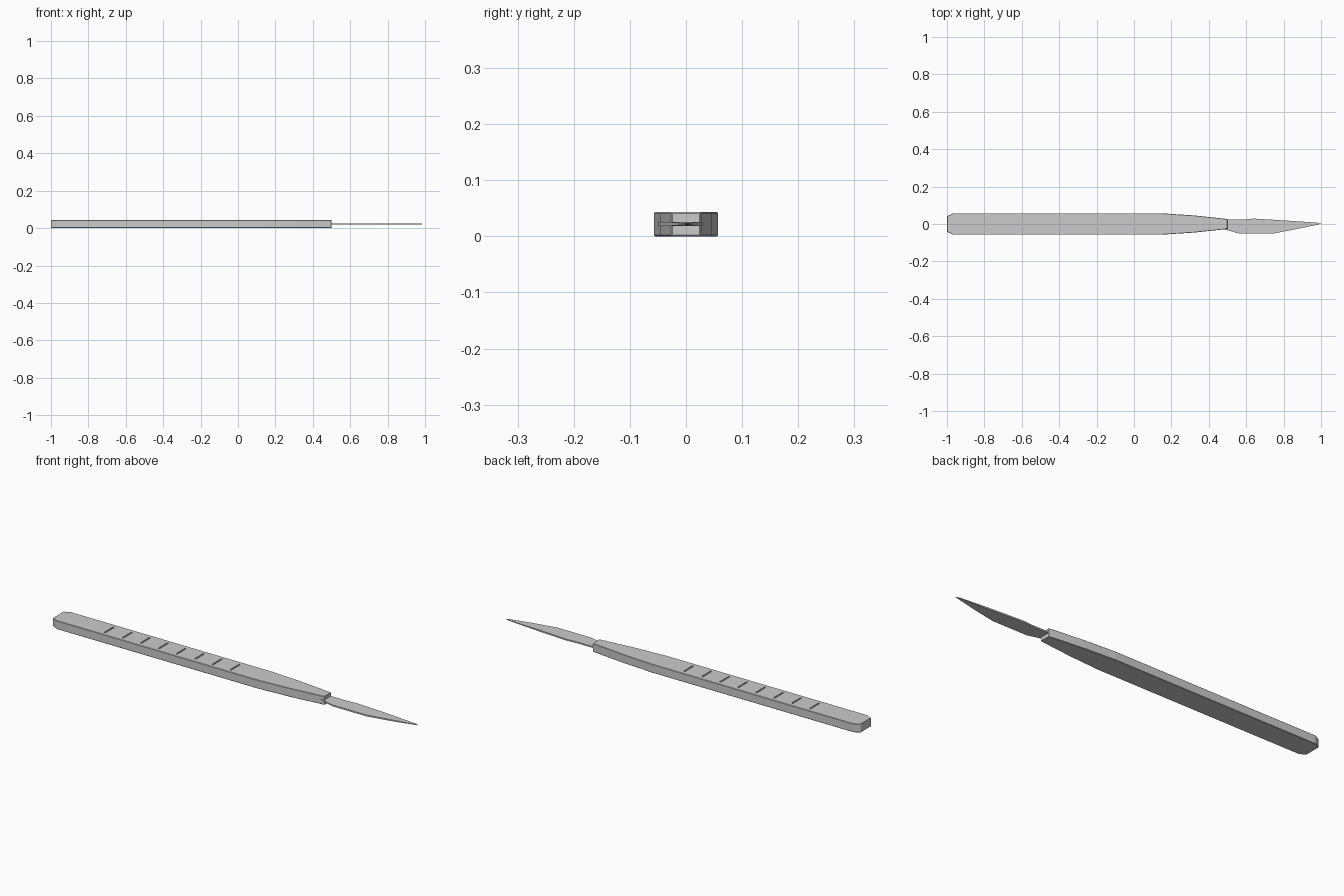
import bpy, bmesh

if "Cube" in bpy.data.objects:
    bpy.data.objects.remove(bpy.data.objects["Cube"])

def plate(name, outline, z0, z1):
    """Extrude a flat xy outline between two heights."""
    bm = bmesh.new()
    f = bm.faces.new([bm.verts.new((x, y, z0)) for x, y in outline])
    ext = bmesh.ops.extrude_face_region(bm, geom=[f])
    for v in ext["geom"]:
        if isinstance(v, bmesh.types.BMVert):
            v.co.z = z1
    bmesh.ops.recalc_face_normals(bm, faces=bm.faces[:])
    me = bpy.data.meshes.new(name)
    bm.to_mesh(me)
    bm.free()
    ob = bpy.data.objects.new(name, me)
    bpy.context.collection.objects.link(ob)
    return ob

# Tapered handle, mirrored outline
side = [(-1, .041), (-.97, .057), (.15, .057), (.32, .046), (.48, .029), (.5, .026)]
handle = plate("handle", [(x, -y) for x, y in side] + side[::-1], 0, .043)
bev = handle.modifiers.new("soft_edges", "BEVEL")
bev.width = .002
bev.segments = 1

# Grip grooves cut across the top
bm = bmesh.new()
for i in range(8):
    r = bmesh.ops.create_cube(bm, size=1)
    bmesh.ops.scale(bm, verts=r["verts"], vec=(.008, .072, .02))
    bmesh.ops.translate(bm, verts=r["verts"], vec=(-.715 + .1 * i, 0, .049))
me = bpy.data.meshes.new("groove_cutter")
bm.to_mesh(me)
bm.free()
cutter = bpy.data.objects.new("groove_cutter", me)
bpy.context.collection.objects.link(cutter)
cut = handle.modifiers.new("grooves", "BOOLEAN")
cut.object = cutter
cut.solver = "EXACT"

# Apply the cuts, then drop the helper
bpy.context.view_layer.update()
dg = bpy.context.evaluated_depsgraph_get()
mesh = bpy.data.meshes.new_from_object(handle.evaluated_get(dg))
handle.modifiers.clear()
handle.data = mesh
bpy.data.objects.remove(cutter)

# Thin blade with a belly and a fine point
blade = plate("blade", [
    (.46, -.026), (.49, -.031), (.56, -.05), (.75, -.05), (.87, -.027), (.97, -.006), (1, .001),
    (.98, .007), (.82, .018), (.64, .029), (.6, .025), (.46, .025)], .0185, .0255)
# Thin the blade toward the tip
for v in blade.data.vertices:
    if v.co.x > .86:
        t = 1 - .7 * (v.co.x - .86) / .14
        v.co.z = .022 + (v.co.z - .022) * t
